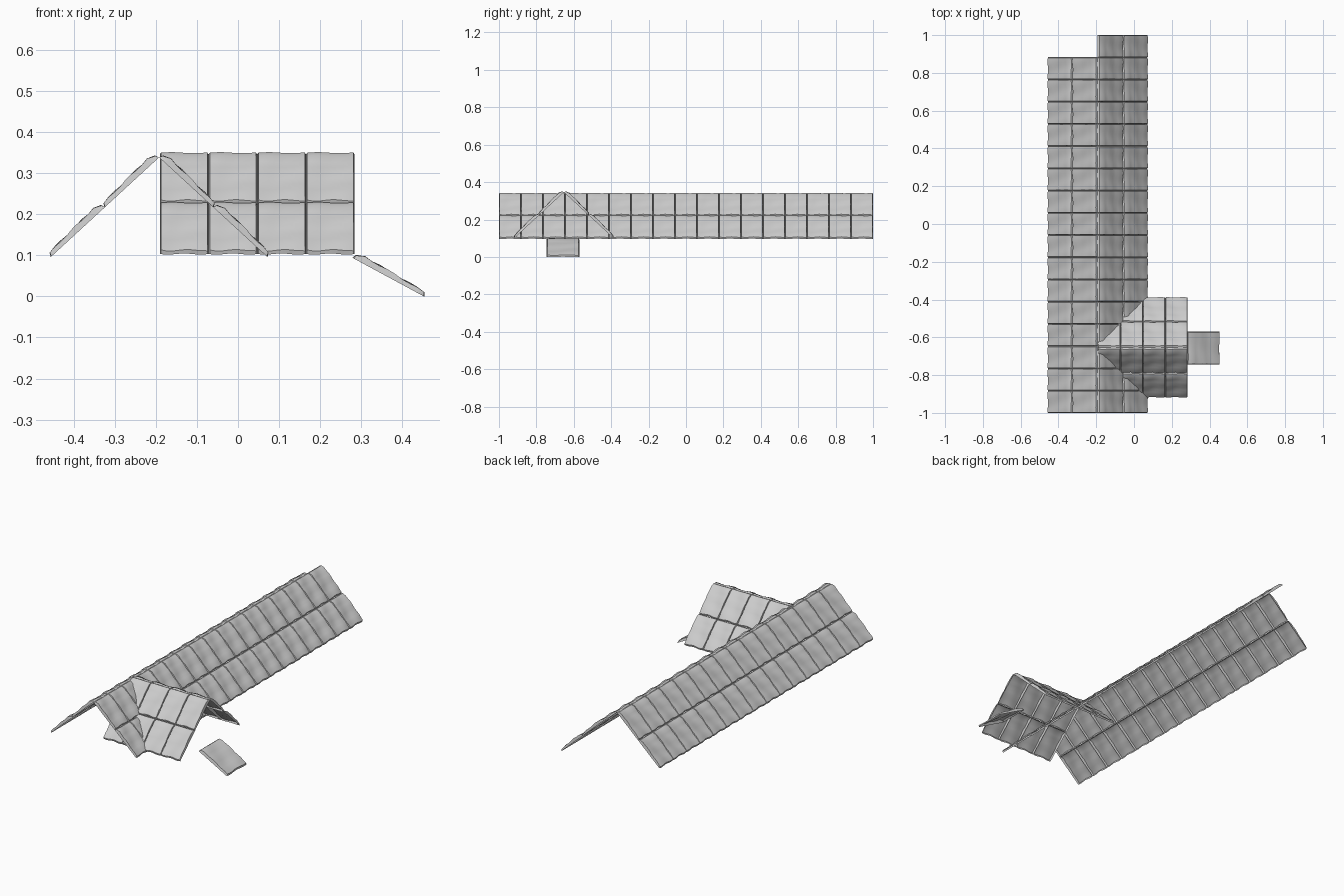
import bpy
import bmesh
from math import sin, pi
from mathutils import Vector

cube = bpy.data.objects.get("Cube")
if cube:
    bpy.data.objects.remove(cube, do_unlink=True)

STEPS = 9
# Sample positions across a tile, crowded at the rim to give it a steep edge
SAMPLES = [0] + [0.025 + 0.95 * i / STEPS for i in range(STEPS + 1)] + [1]


def tile_height(u, v):
    """Worn tile: thick near the top, thinner and rippled towards the lip."""
    if u in (0, 1) or v in (0, 1):
        return 0
    rise = min(1, 0.35 + v * 5)
    ripple = 0.0016 * sin(5 * pi * v + 2 * u) + 0.002 * sin(2.2 * pi * u + 3 * v)
    return (0.016 - 0.007 * v) * rise + ripple


def add_tile(bm, origin, across, down, normal):
    grid = []
    for v in SAMPLES:
        row = []
        for u in SAMPLES:
            wave = 0.012 * sin(3 * pi * u) * v
            row.append(bm.verts.new(origin + across * u + down * (v + wave)
                                    + normal * tile_height(u, v)))
        grid.append(row)
    for upper, lower in zip(grid, grid[1:]):
        for i in range(len(SAMPLES) - 1):
            bm.faces.new((upper[i], lower[i], lower[i + 1], upper[i + 1]))


def tiled_panel(name, ridge_start, ridge_end, eave_start, cols, rows):
    """Rows of separate tiles laid from the ridge line down to the eave."""
    start = Vector(ridge_start)
    across = (Vector(ridge_end) - start) / cols
    down = (Vector(eave_start) - start) / rows
    normal = down.cross(across).normalized()
    if normal.z < 0:
        normal.negate()
    bm = bmesh.new()
    for r in range(rows):
        for c in range(cols):
            add_tile(bm, start + across * c + down * r, across, down, normal)
    bmesh.ops.recalc_face_normals(bm, faces=bm.faces)
    if sum((f.normal for f in bm.faces), Vector()).dot(normal) < 0:
        bmesh.ops.reverse_faces(bm, faces=bm.faces)
    mesh = bpy.data.meshes.new(name)
    bm.to_mesh(mesh)
    bm.free()
    obj = bpy.data.objects.new(name, mesh)
    bpy.context.collection.objects.link(obj)
    bpy.ops.object.select_all(action="DESELECT")
    obj.select_set(True)
    bpy.context.view_layer.objects.active = obj
    bpy.ops.object.shade_smooth_by_angle(angle=pi / 5)
    return obj


# Main roof: the left slope runs one tile further back than the right slope
RIDGE_X, RIDGE_Z, EAVE_Z = -0.192, 0.338, 0.097
for name, eave_x, back, cols in (("main_roof_left_slope", 0.07, 1.0, 17),
                                 ("main_roof_right_slope", -0.454, 0.883, 16)):
    tiled_panel(name, (RIDGE_X, -1, RIDGE_Z), (RIDGE_X, back, RIDGE_Z),
                (eave_x, -1, EAVE_Z), cols, 2)

# Cross gable: full slopes that pass through the main roof
GABLE_Y, GABLE_Z = -0.653, 0.346
for name, side in (("gable_front_slope", -1), ("gable_back_slope", 1)):
    tiled_panel(name, (-0.19, GABLE_Y, GABLE_Z), (0.284, GABLE_Y, GABLE_Z),
                (-0.19, GABLE_Y + side * 0.262, 0.103), 4, 2)

# Small porch awning: a single wide tile
tiled_panel("porch_awning", (0.278, -0.745, 0.094), (0.278, -0.57, 0.094),
            (0.452, -0.745, 0.0), 1, 1)
